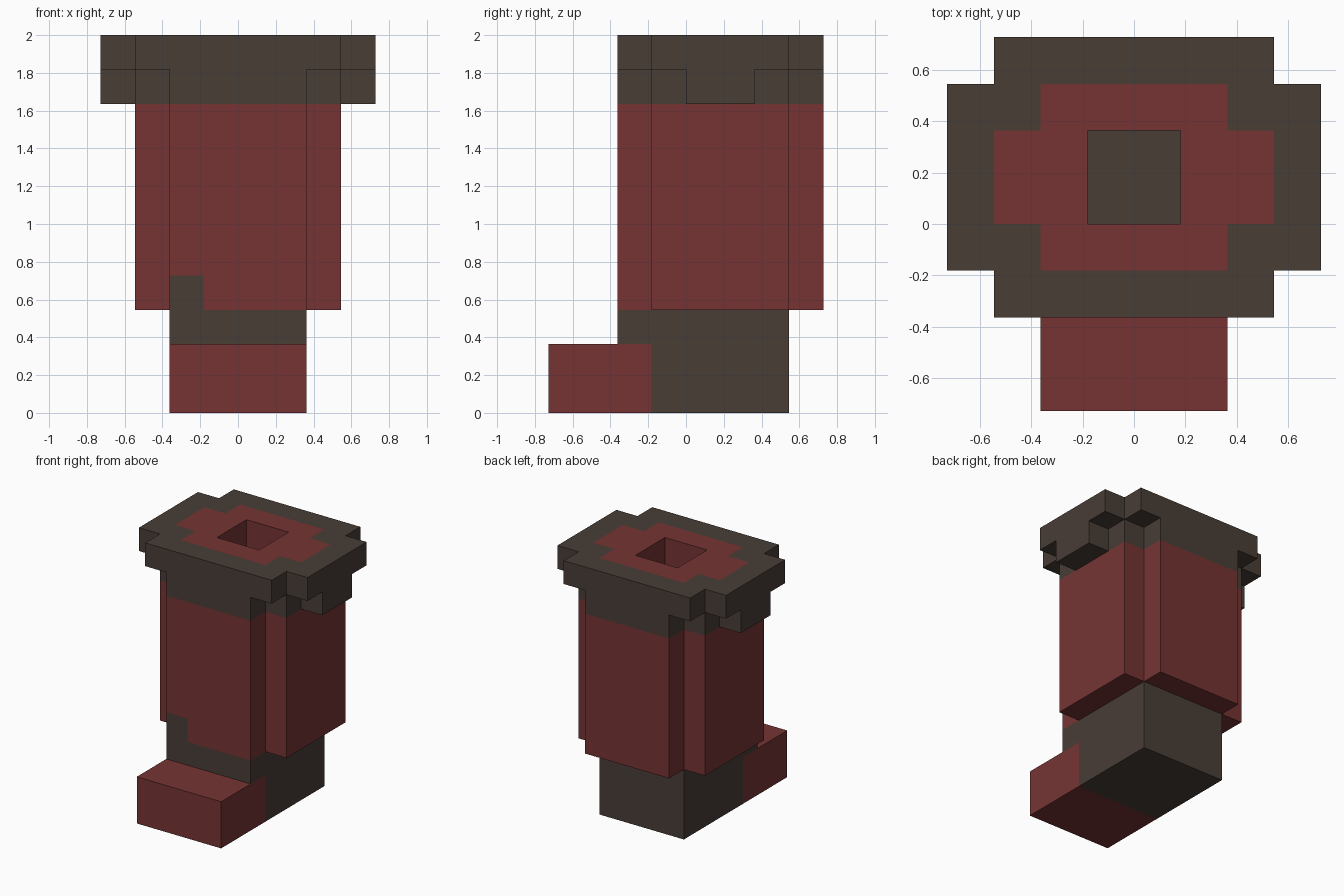
import bpy, bmesh
from mathutils import Vector

if "Cube" in bpy.data.objects:
    bpy.data.objects.remove(bpy.data.objects["Cube"])

U = 2 / 11          # block edge length


def material(name, rgb):
    m = bpy.data.materials.new(name)
    m.diffuse_color = (*rgb, 1)
    m.use_nodes = True
    m.node_tree.nodes["Principled BSDF"].inputs["Base Color"].default_value = m.diffuse_color
    return m


RED = material("dark red leather", (0.181, 0.034, 0.034))
BROWN = material("dark brown leather", (0.065, 0.047, 0.037))


def box(x, y, z):
    """Blocks of a cuboid, given as (low, high) in block units."""
    return {(i, j, k) for i in range(*x) for j in range(*y) for k in range(*z)}


def cross(wide, deep, z):
    """Plus-shaped prism: a wide slab joined with a deep slab."""
    return box(*wide, z) | box(*deep, z)


# Opening down the middle of the boot
opening = box((-1, 1), (0, 2), (3, 11))

# Outlines of the leg, brim and lining
leg = ((-3, 3), (-1, 3)), ((-2, 2), (-2, 4))
brim = ((-4, 4), (-1, 3)), ((-3, 3), (-2, 4))
inner = ((-3, 3), (0, 2)), ((-2, 2), (-1, 3))

# Parts, earlier ones take precedence where they overlap
parts = [
    ("lining", RED, cross(*inner, (9, 11))),
    ("toe", RED, box((-2, 2), (-4, -1), (0, 2))),
    ("heel_and_ankle", BROWN, box((-2, 2), (-1, 3), (0, 3)) | box((-2, 2), (-2, -1), (2, 3))),
    ("ankle_patch", BROWN, box((-2, -1), (-2, -1), (3, 4))),
    ("shaft", RED, cross(*leg, (3, 9))),
    ("collar", BROWN, cross(*leg, (9, 10))),
    ("side_tabs", BROWN, box((-4, -3), (0, 2), (9, 10)) | box((3, 4), (0, 2), (9, 10))),
    ("brim", BROWN, cross(*brim, (10, 11))),
]

solid = set().union(*(cells for _, _, cells in parts)) - opening


def build(name, mat, cells):
    """Make the outer skin of a set of blocks, leaving out hidden faces."""
    bm = bmesh.new()
    for cell in cells:
        for axis in range(3):
            for side in (0, 1):
                near = list(cell)
                near[axis] += 2 * side - 1
                if tuple(near) in solid:
                    continue
                a, b = (axis + 1) % 3, (axis + 2) % 3
                corners = []
                for s, t in ((0, 0), (1, 0), (1, 1), (0, 1)):
                    p = Vector(cell)
                    p[axis] += side
                    p[a] += s
                    p[b] += t
                    corners.append(bm.verts.new(p * U))
                bm.faces.new(corners if side else corners[::-1])
    bmesh.ops.remove_doubles(bm, verts=bm.verts, dist=0.001)
    # Merge the blocks into large flat faces
    bmesh.ops.dissolve_limit(bm, angle_limit=0.01, verts=bm.verts, edges=bm.edges)
    me = bpy.data.meshes.new(name)
    bm.to_mesh(me)
    bm.free()
    me.materials.append(mat)
    bpy.context.collection.objects.link(bpy.data.objects.new(name, me))


taken = set(opening)
for name, mat, cells in parts:
    build(name, mat, cells - taken)
    taken |= cells
